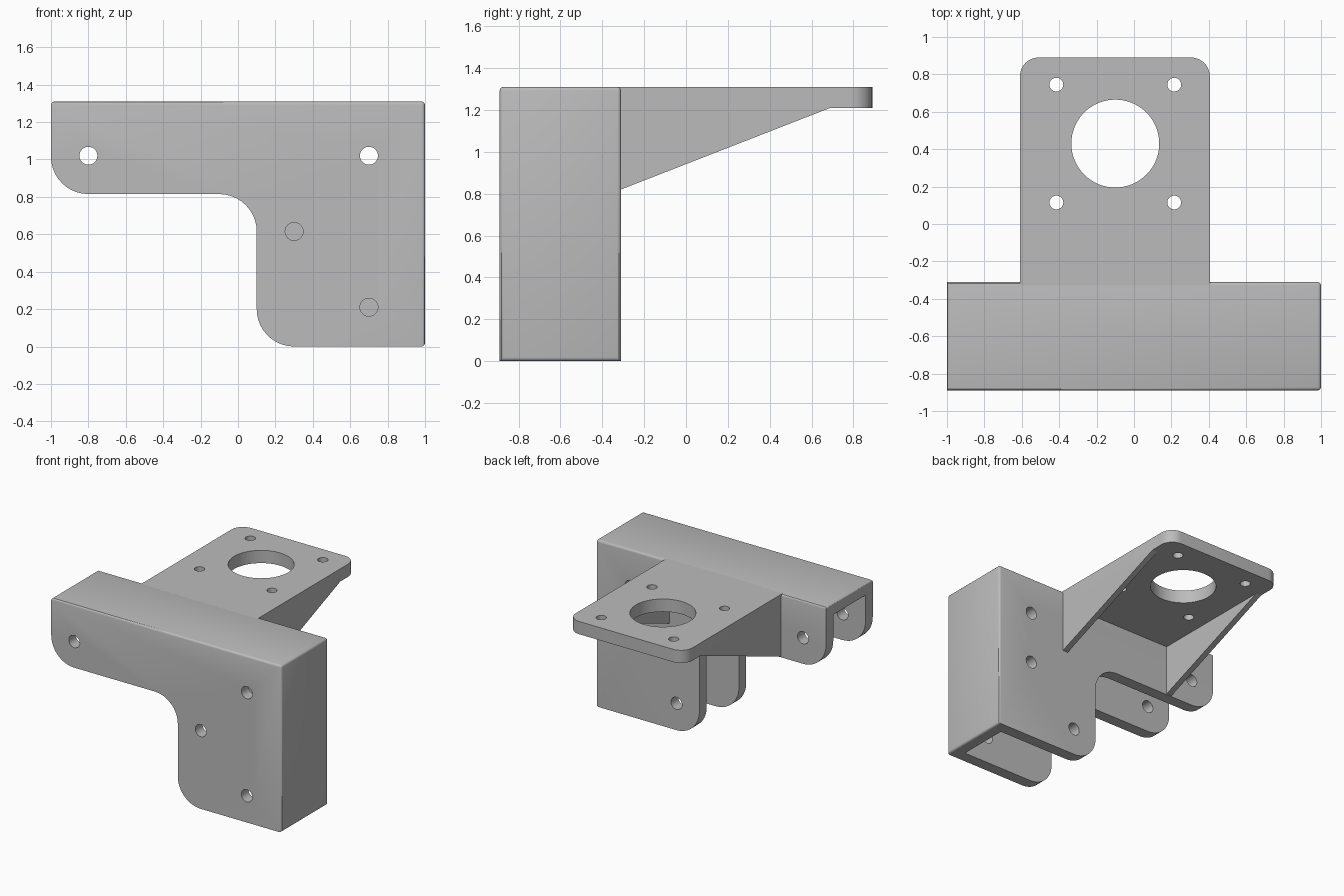
import bpy, bmesh, math
from mathutils import Vector, Matrix

cube = bpy.data.objects.get("Cube")
if cube:
    bpy.data.objects.remove(cube, do_unlink=True)

mat = bpy.data.materials.new("light_grey_plastic")
mat.use_nodes = True
GREY = (0.5, 0.5, 0.5, 1)
mat.diffuse_color = GREY
mat.node_tree.nodes["Principled BSDF"].inputs["Base Color"].default_value = GREY


def rounded(corners, steps=10):
    """Outline from (a, b, radius) corners, with each corner filleted."""
    out = []
    for i, (a, b, r) in enumerate(corners):
        p = Vector((a, b))
        if r == 0:
            out.append(p)
            continue
        d0 = (Vector(corners[i - 1][:2]) - p).normalized()
        d1 = (Vector(corners[(i + 1) % len(corners)][:2]) - p).normalized()
        centre = p + (d0 + d1) * r
        for s in range(steps + 1):
            t = s / steps * math.pi / 2
            out.append(centre - d1 * r * math.cos(t) - d0 * r * math.sin(t))
    return out


def prism(name, outline, axis, lo, hi, bevel_rule=None):
    """Extrude a flat outline along an axis from lo to hi."""
    place = {"x": lambda p, h: (h, p[0], p[1]),
             "y": lambda p, h: (p[0], h, p[1]),
             "z": lambda p, h: (p[0], p[1], h)}[axis]
    bm = bmesh.new()
    low = [bm.verts.new(place(p, lo)) for p in outline]
    high = [bm.verts.new(place(p, hi)) for p in outline]
    bm.faces.new(low)
    bm.faces.new(high)
    for i in range(len(low)):
        bm.faces.new((low[i - 1], low[i], high[i], high[i - 1]))
    bmesh.ops.recalc_face_normals(bm, faces=bm.faces)
    if bevel_rule:
        edges = [e for e in bm.edges if bevel_rule(*[v.co for v in e.verts])]
        bmesh.ops.bevel(bm, geom=edges, offset=0.018, segments=3, profile=0.5, affect="EDGES")
    mesh = bpy.data.meshes.new(name)
    bm.to_mesh(mesh)
    bm.free()
    mesh.materials.append(mat)
    ob = bpy.data.objects.new(name, mesh)
    bpy.context.collection.objects.link(ob)
    return ob


def box(name, x, y, z):
    return prism(name, [(x[0], y[0]), (x[1], y[0]), (x[1], y[1]), (x[0], y[1])], "z", *z)


def circle(a, b, r, n=32):
    return [(a + r * math.cos(2 * math.pi * i / n), b + r * math.sin(2 * math.pi * i / n))
            for i in range(n)]


def cut(ob, cutter):
    mod = ob.modifiers.new("cut", "BOOLEAN")
    mod.operation = "DIFFERENCE"
    mod.solver = "EXACT"
    mod.object = cutter
    cutter.hide_render = True
    cutter.hide_viewport = True
    cutter.display_type = "WIRE"


def finish(ob):
    """Apply the cuts, remove the cutters and keep hard edges sharp."""
    bpy.context.view_layer.update()
    deps = bpy.context.evaluated_depsgraph_get()
    mesh = bpy.data.meshes.new_from_object(ob.evaluated_get(deps))
    cutters = [m.object for m in ob.modifiers]
    ob.modifiers.clear()
    ob.data = mesh
    for c in cutters:
        bpy.data.objects.remove(c, do_unlink=True)
    bpy.ops.object.select_all(action="DESELECT")
    ob.select_set(True)
    bpy.context.view_layer.objects.active = ob
    bpy.ops.object.shade_smooth_by_angle(angle=math.radians(30))


TOP, FRONT, BACK = 1.31, -0.89, -0.31
WALL = 0.09

# L-shaped channel body, with softened top and end-wall edges
profile = rounded([(1, 0, 0), (1, TOP, 0), (-1, TOP, 0), (-1, 0.815, 0.2),
                   (0.1, 0.815, 0.2), (0.1, 0, 0.2)])


def soft_edge(a, b):
    on_top = min(a.z, b.z) > TOP - 0.001
    on_end = min(a.x, b.x) > 0.999
    return (on_top or on_end)


body = prism("channel_body", profile, "y", FRONT, BACK, soft_edge)

# Channel hollow, open below and at the right end
cut(body, box("hollow", (-1.5, 1 - WALL), (FRONT + WALL, BACK - WALL), (-0.5, TOP - WALL)))

# Screw holes, staggered between the front and back plates
shared = [(-0.8, 1.02), (0.7, 1.02)]
middle = (FRONT + BACK) / 2
for holes, lo, hi in ((shared + [(0.3, 0.615), (0.7, 0.21)], FRONT - 0.1, middle),
                      (shared + [(0.7, 0.615), (0.3, 0.21)], middle, BACK + 0.1)):
    for x, z in holes:
        cut(body, prism("screw_hole", circle(x, z, 0.048), "y", lo, hi))
finish(body)

# Motor mounting plate with a round opening and four bolt holes
X0, X1, END, UNDER = -0.61, 0.405, 0.89, 1.21
cx, cy = -0.1, 0.43
plate = prism("motor_plate", rounded([(X0, BACK - 0.03, 0), (X1, BACK - 0.03, 0),
                                      (X1, END, 0.1), (X0, END, 0.1)]), "z", UNDER, TOP)
cut(plate, prism("motor_opening", circle(cx, cy, 0.235, 64), "z", 1, 1.5))
for sx in (-1, 1):
    for sy in (-1, 1):
        cut(plate, prism("bolt_hole", circle(cx + sx * 0.315, cy + sy * 0.315, 0.037, 24),
                         "z", 1, 1.5))
finish(plate)

# Triangular side gussets under the motor plate
for name, x in (("right_gusset", X0), ("left_gusset", X1 - 0.045)):
    finish(prism(name, [(BACK - 0.01, 0.82), (BACK, 0.82), (0.69, UNDER),
                        (BACK - 0.01, UNDER)], "x", x, x + 0.045))
